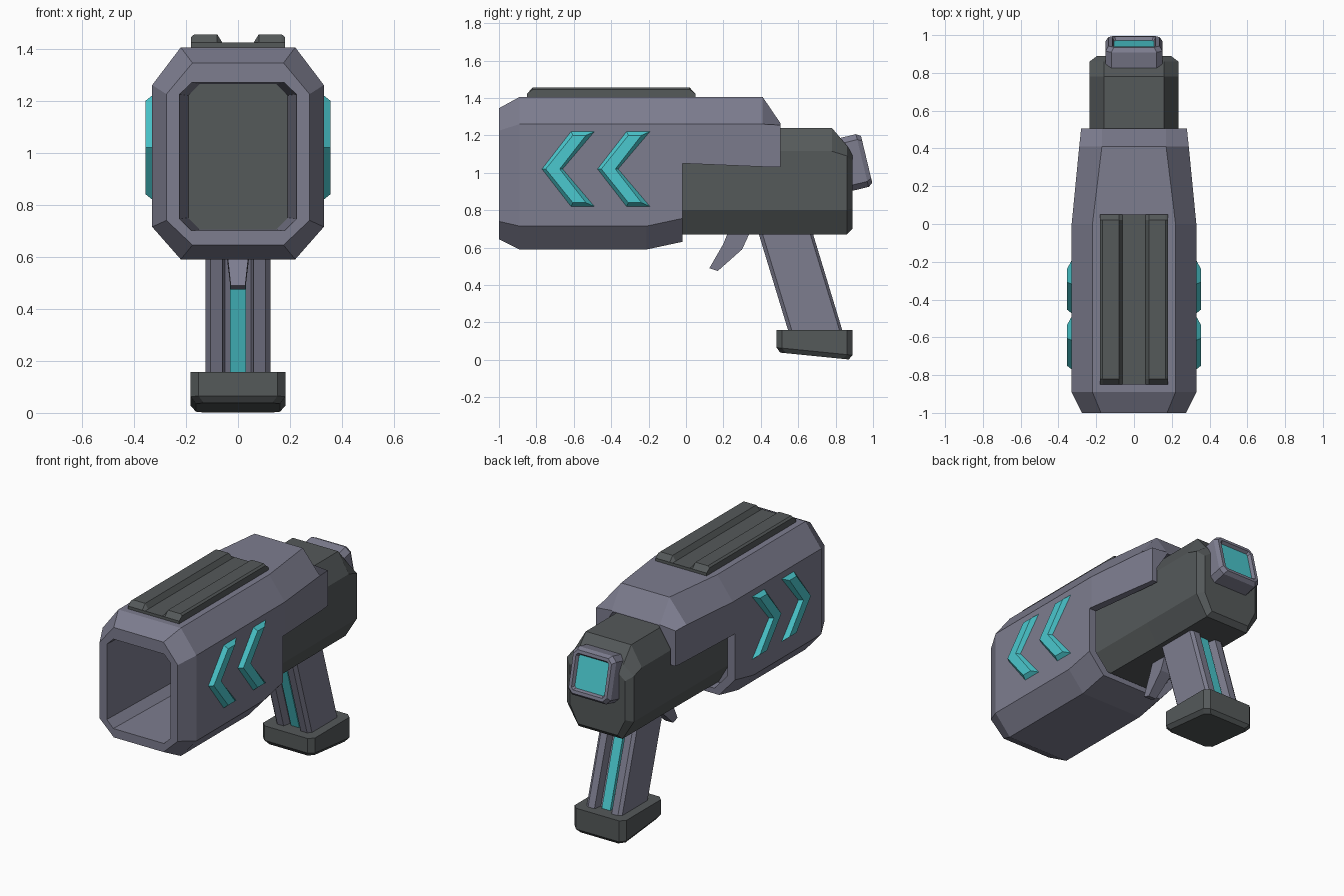
import bpy, bmesh, math
from mathutils import Vector

old = bpy.data.objects.get("Cube")
if old:
    bpy.data.objects.remove(old, do_unlink=True)


def material(name, rgb):
    m = bpy.data.materials.new(name)
    m.use_nodes = True
    m.diffuse_color = (*rgb, 1)
    b = next(n for n in m.node_tree.nodes if n.type == 'BSDF_PRINCIPLED')
    b.inputs["Base Color"].default_value = (*rgb, 1)
    return m


GREY = material("violet grey", (0.205, 0.205, 0.275))
DARK = material("dark grey", (0.09, 0.10, 0.102))
TEAL = material("teal", (0.07, 0.58, 0.62))


def loft(name, rings, mat, cap_mat=None):
    """Join rings of 3D points into a closed solid; the last cap may differ in colour."""
    bm = bmesh.new()
    vs = [[bm.verts.new(p) for p in r] for r in rings]
    n = len(rings[0])
    for a, b in zip(vs, vs[1:]):
        for i in range(n):
            j = (i + 1) % n
            bm.faces.new((a[i], a[j], b[j], b[i]))
    bm.faces.new(vs[0])
    cap = bm.faces.new(vs[-1])
    if cap_mat:
        cap.material_index = 1
    bmesh.ops.recalc_face_normals(bm, faces=bm.faces)
    me = bpy.data.meshes.new(name)
    bm.to_mesh(me)
    bm.free()
    me.materials.append(mat)
    if cap_mat:
        me.materials.append(cap_mat)
    ob = bpy.data.objects.new(name, me)
    bpy.context.scene.collection.objects.link(ob)
    return ob


def octagon(y, half, top, bottom, top_flat, low_flat, high, low):
    """Upright eight-sided section at depth y."""
    right = [(low_flat, bottom), (half, low), (half, high), (top_flat, top)]
    pts = right + [(-x, z) for x, z in reversed(right)]
    return [(x, y, z) for x, z in pts]


def chamfered(a, b, c):
    """Rectangle of half sizes a, b with corners cut by c."""
    return [(a, b - c), (a - c, b), (c - a, b), (-a, b - c),
            (-a, c - b), (c - a, -b), (a - c, -b), (a, c - b)]


def cut(target, cutter):
    cutter.hide_render = True
    m = target.modifiers.new("cut", 'BOOLEAN')
    m.object = cutter
    m.operation = 'DIFFERENCE'
    m.solver = 'EXACT'
    bpy.context.view_layer.objects.active = target
    bpy.ops.object.modifier_apply(modifier=m.name)
    bpy.data.objects.remove(cutter, do_unlink=True)


# Outer shell, tapering at the muzzle and at the rear
shell = loft("shell", [
    octagon(-1.00, 0.275, 1.345, 0.645, 0.175, 0.175, 1.225, 0.74),
    octagon(-0.89, 0.33, 1.405, 0.59, 0.22, 0.22, 1.26, 0.715),
    octagon(-0.21, 0.33, 1.405, 0.59, 0.22, 0.22, 1.26, 0.715),
    octagon(0.00, 0.33, 1.405, 0.635, 0.22, 0.22, 1.26, 0.76),
    octagon(0.41, 0.29, 1.405, 0.72, 0.17, 0.19, 1.26, 0.84),
    octagon(0.505, 0.28, 1.265, 0.74, 0.17, 0.185, 1.255, 0.86)], GREY)
# Stepped opening under the rear half
cut(shell, loft("step_cutter", [
    [(x, y, z) for y, z in ((-0.02, 0.4), (0.7, 0.4), (0.7, 1.03), (0.46, 1.03), (-0.02, 1.05))]
    for x in (-0.6, 0.6)], GREY))
# Cavity around the core
cut(shell, loft("cavity_cutter", [
    octagon(-0.10, 0.285, 1.30, 0.665, 0.19, 0.19, 1.19, 0.77),
    octagon(0.40, 0.25, 1.275, 0.665, 0.165, 0.165, 1.14, 0.78),
    octagon(0.60, 0.24, 1.242, 0.665, 0.16, 0.16, 1.12, 0.79)], GREY))
# Muzzle tunnel
cut(shell, loft("tunnel_cutter", [
    octagon(-1.05, 0.226, 1.27, 0.70, 0.18, 0.18, 1.225, 0.745),
    octagon(-0.07, 0.19, 1.264, 0.705, 0.145, 0.145, 1.22, 0.75)], GREY))

# Dark inner body
loft("core", [
    octagon(-0.10, 0.235, 1.29, 0.67, 0.17, 0.16, 1.17, 0.80),
    octagon(0.40, 0.235, 1.24, 0.67, 0.16, 0.155, 1.115, 0.80),
    octagon(0.78, 0.235, 1.24, 0.67, 0.16, 0.155, 1.115, 0.80),
    octagon(0.86, 0.235, 1.145, 0.67, 0.16, 0.155, 1.09, 0.80),
    octagon(0.89, 0.195, 1.10, 0.70, 0.14, 0.14, 1.06, 0.81)], DARK)

# Top rail with two ridges and sloped ends
rail = [(0.18, 1.395), (0.18, 1.445), (0.168, 1.455), (0.08, 1.455), (0.06, 1.423)]
rail = rail + [(-x, z) for x, z in reversed(rail)]
low_rail = [(x, min(z, 1.423)) for x, z in rail]
loft("top_rail", [[(x, y, z) for x, z in prof] for y, prof in
                  ((-0.85, low_rail), (-0.82, rail), (0.02, rail), (0.05, low_rail))], DARK)

# Chevron plates on both sides
base = [(-0.77, 1.02), (-0.615, 1.22), (-0.49, 1.22), (-0.66, 1.02), (-0.49, 0.82), (-0.615, 0.82)]
face = [(-0.75, 1.02), (-0.605, 1.20), (-0.535, 1.20), (-0.675, 1.02), (-0.535, 0.84), (-0.605, 0.84)]
for side, s in (("left", 1), ("right", -1)):
    for k, shift in (("front", 0), ("rear", 0.297)):
        loft(f"{side}_{k}_chevron",
             [[(s * x, y + shift, z) for y, z in prof] for x, prof in ((0.31, base), (0.33, base), (0.355, face))],
             TEAL)


# Slanted grip with a groove down its front and back
def lean(z):
    return 0.535 - 0.304 * (z - 0.67)


half = [(0.05, -0.095), (0.06, -0.145), (0.105, -0.145), (0.125, -0.125),
        (0.125, 0.13), (0.105, 0.145), (0.06, 0.145), (0.05, 0.095)]
section = half + [(-x, y) for x, y in reversed(half)]
loft("grip", [[(x, y + lean(z), z) for x, y in section] for z in (0.10, 0.75)], GREY)
strip = [(0.03, -0.115), (0.03, 0.115), (-0.03, 0.115), (-0.03, -0.115)]
loft("grip_light_strip", [[(x, y + lean(z), z) for x, y in strip] for z in (0.10, 0.72)], TEAL)

# Grip foot with a sloping underside
foot = []
for inset, lift in ((0.02, 0), (0, 0.025), (0, None)):
    ring = []
    for x, y in chamfered(0.182 - inset, 0.203 - inset, 0.03):
        z = 0.158 if lift is None else 0.02 - 0.1 * y + lift
        ring.append((x, y + 0.687, z))
    foot.append(ring)
loft("grip_foot", foot, DARK)

# Trigger, narrowing to its tip
trigger = [(0.24, 0.72, 0.045), (0.36, 0.72, 0.045), (0.30, 0.59, 0.042),
           (0.17, 0.475, 0.028), (0.125, 0.49, 0.028), (0.20, 0.62, 0.042)]
loft("trigger", [[(s * w, y, z) for y, z, w in trigger] for s in (-1, 1)], GREY)

# Tilted rear display: housing, bevelled rim and recessed screen
tilt = math.radians(13.5)
out = Vector((0, math.cos(tilt), math.sin(tilt)))
up = Vector((0, -math.sin(tilt), math.cos(tilt)))
centre = Vector((0, 0.962, 1.07))
rings = []
for a, b, c, d in ((0.15, 0.145, 0.03, -0.15), (0.15, 0.145, 0.03, -0.02), (0.135, 0.13, 0.028, 0.004),
                   (0.115, 0.11, 0.012, 0.004), (0.105, 0.10, 0.01, -0.015)):
    rings.append([centre + Vector((u, 0, 0)) + up * v + out * d for u, v in chamfered(a, b, c)])
loft("rear_display", rings, GREY, TEAL)
